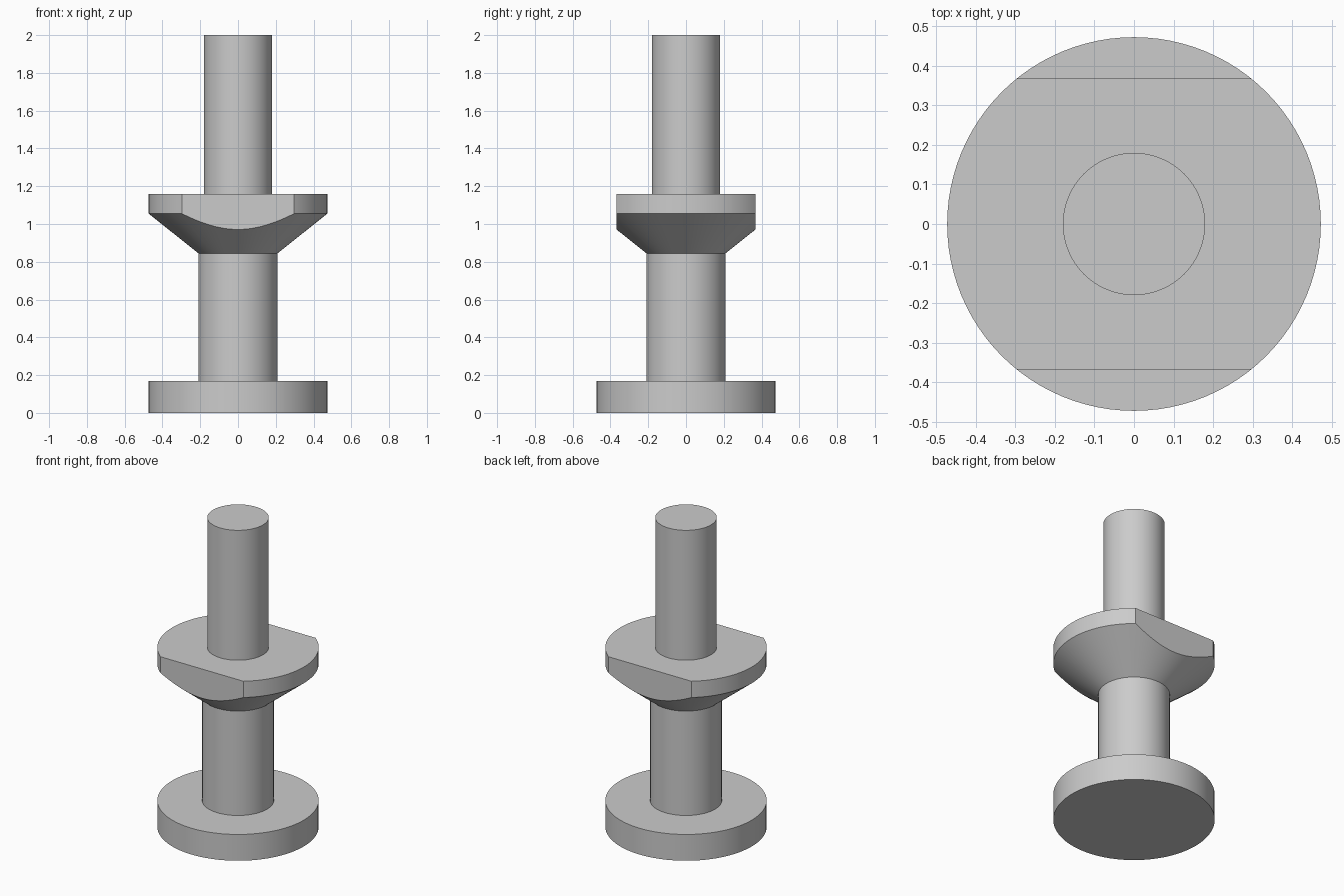
import bpy
import bmesh
import math

SEGMENTS = 96
BASE_R, SHAFT_R, STUD_R = 0.473, 0.21, 0.18
BASE_TOP, CONE_LOW, CONE_HIGH, COLLAR_TOP, TOP = 0.17, 0.845, 1.055, 1.16, 2.0
FLAT_Y = 0.368

cube = bpy.data.objects.get("Cube")
if cube:
    bpy.data.objects.remove(cube, do_unlink=True)

grey = bpy.data.materials.new("plain_grey")
grey.use_nodes = True
colour = (0.6, 0.6, 0.6, 1)
grey.diffuse_color = colour
grey.node_tree.nodes["Principled BSDF"].inputs["Base Color"].default_value = colour


def turn(name, profile, cap_bottom=False, cap_top=False, flats=False):
    """Turn a (radius, height) profile, listed upwards, around the z axis."""
    bm = bmesh.new()
    angles = [math.tau * i / SEGMENTS for i in range(SEGMENTS)]
    rings = [[bm.verts.new((r * math.cos(a), r * math.sin(a), z)) for a in angles]
             for r, z in profile]
    for low, high in zip(rings, rings[1:]):
        for i in range(SEGMENTS):
            j = (i + 1) % SEGMENTS
            bm.faces.new((low[i], low[j], high[j], high[i]))
    if cap_bottom:
        bm.faces.new(rings[0][::-1])
    if cap_top:
        bm.faces.new(rings[-1])

    # Slice off front and back, then close each slice with a flat face
    if flats:
        for side in (-1, 1):
            cut = bmesh.ops.bisect_plane(
                bm, geom=bm.verts[:] + bm.edges[:] + bm.faces[:],
                plane_co=(0, side * FLAT_Y, 0), plane_no=(0, side, 0),
                clear_outer=True)
            edges = [e for e in cut["geom_cut"] if isinstance(e, bmesh.types.BMEdge)]
            for face in bmesh.ops.edgeloop_fill(bm, edges=edges)["faces"]:
                face.normal_update()
                if face.normal.y * side < 0:
                    face.normal_flip()

    mesh = bpy.data.meshes.new(name)
    bm.to_mesh(mesh)
    bm.free()
    mesh.materials.append(grey)
    obj = bpy.data.objects.new(name, mesh)
    bpy.context.collection.objects.link(obj)
    bpy.ops.object.select_all(action="DESELECT")
    obj.select_set(True)
    bpy.context.view_layer.objects.active = obj
    bpy.ops.object.shade_smooth_by_angle(angle=math.radians(25))
    return obj


# Round foot, lower shaft, flared collar with two flats, upper stud
turn("base_disc", [(BASE_R, 0), (BASE_R, BASE_TOP), (SHAFT_R, BASE_TOP)], cap_bottom=True)
turn("lower_shaft", [(SHAFT_R, BASE_TOP), (SHAFT_R, CONE_LOW)])
turn("collar", [(SHAFT_R, CONE_LOW), (BASE_R, CONE_HIGH), (BASE_R, COLLAR_TOP),
                (STUD_R, COLLAR_TOP)], flats=True)
turn("upper_stud", [(STUD_R, COLLAR_TOP), (STUD_R, TOP)], cap_top=True)
